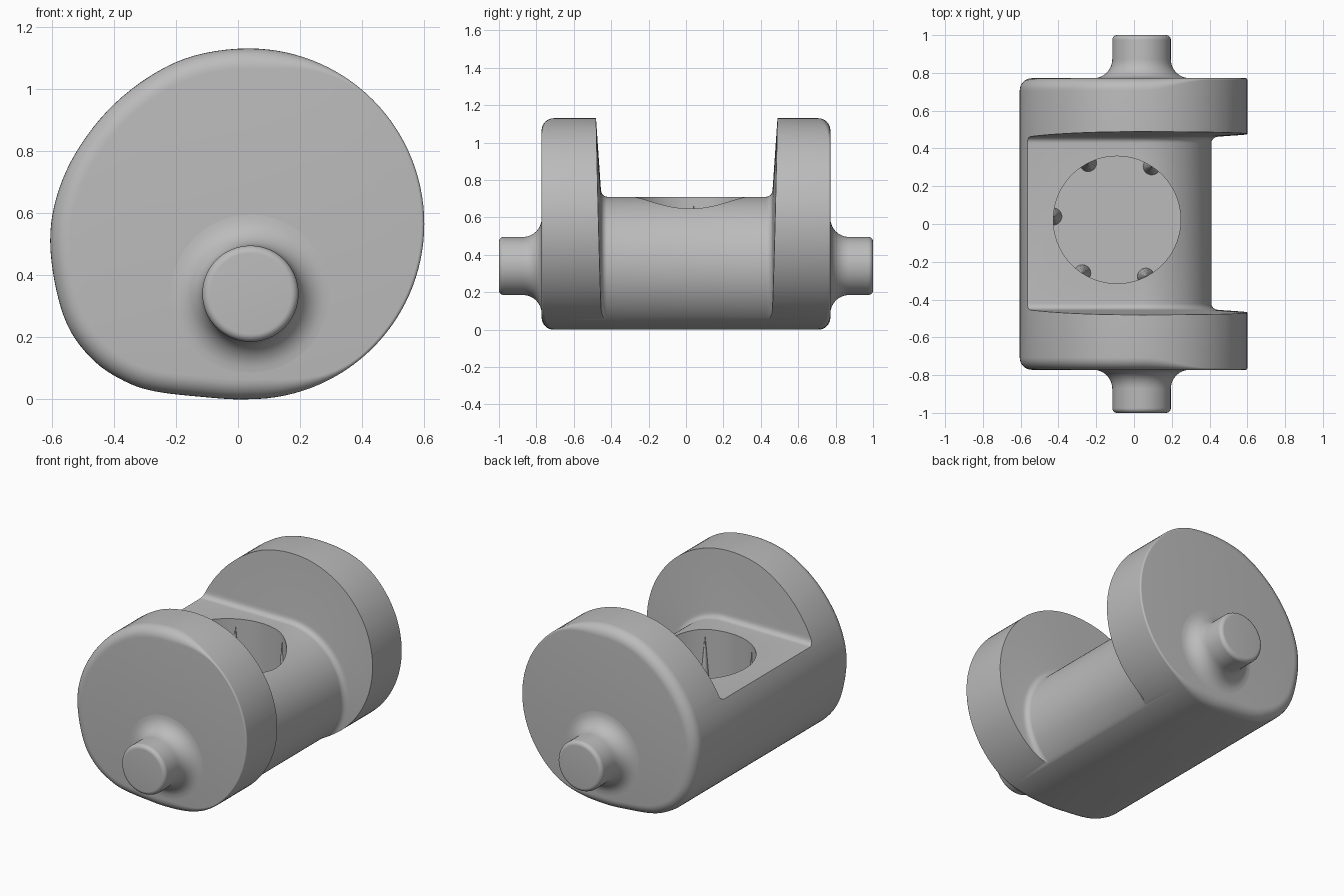
import bpy, bmesh, math
from mathutils import Vector

cube = bpy.data.objects.get("Cube")
if cube:
    bpy.data.objects.remove(cube, do_unlink=True)

grey = bpy.data.materials.new("plain grey")
grey.use_nodes = True
grey.diffuse_color = (0.5, 0.5, 0.5, 1)
grey.node_tree.nodes["Principled BSDF"].inputs["Base Color"].default_value = (0.5, 0.5, 0.5, 1)

PIN_X, PIN_Z = 0.04, 0.34     # axis shared by the pins and the groove
FACE_Y = 0.772                # outer face of the end plates


def loft(name, rings, wrap=False):
    """Skin closed rings of points; cap the ends unless wrapped."""
    bm = bmesh.new()
    loops = [[bm.verts.new(p) for p in ring] for ring in rings]
    n = len(loops[0])
    for a, b in zip(loops, loops[1:]):
        for i in range(n):
            j = (i + 1) % n
            bm.faces.new((a[i], a[j], b[j], b[i]))
    bm.faces.new(loops[0])
    bm.faces.new(loops[-1])
    bmesh.ops.recalc_face_normals(bm, faces=bm.faces)
    mesh = bpy.data.meshes.new(name)
    bm.to_mesh(mesh)
    bm.free()
    mesh.materials.append(grey)
    obj = bpy.data.objects.new(name, mesh)
    bpy.context.collection.objects.link(obj)
    return obj


def smooth(obj, angle=30):
    bpy.ops.object.select_all(action="DESELECT")
    obj.select_set(True)
    bpy.context.view_layer.objects.active = obj
    bpy.ops.object.shade_smooth_by_angle(angle=math.radians(angle))


def cut(obj, cutter):
    mod = obj.modifiers.new("cut", "BOOLEAN")
    mod.operation, mod.solver, mod.object = "DIFFERENCE", "EXACT", cutter
    bpy.context.view_layer.objects.active = obj
    bpy.ops.object.select_all(action="DESELECT")
    obj.select_set(True)
    bpy.ops.object.modifier_apply(modifier=mod.name)
    bpy.data.objects.remove(cutter, do_unlink=True)


def spline(pts, steps):
    """Catmull-Rom curve through the inner points."""
    out = []
    for p0, p1, p2, p3 in zip(pts, pts[1:], pts[2:], pts[3:]):
        for k in range(steps):
            t = k / steps
            out.append(0.5 * (2 * p1 + (p2 - p0) * t + (2 * p0 - 5 * p1 + 4 * p2 - p3) * t * t
                              + (3 * p1 - p0 - 3 * p2 + p3) * t ** 3))
    return out


# Body outline in x, z: round right half, fuller left half
R = 0.565
arc = [Vector((0.035 + R * math.cos(a), R + R * math.sin(a)))
       for a in (math.radians(-90 + 3 * i) for i in range(60))]
left = [Vector(p) for p in ((0.2, 1.105), (0.035, 1.13), (-0.14, 1.107), (-0.285, 1.04),
                            (-0.42, 0.93), (-0.525, 0.79), (-0.585, 0.65), (-0.605, 0.51),
                            (-0.585, 0.35), (-0.54, 0.22), (-0.46, 0.12), (-0.365, 0.058),
                            (-0.27, 0.026), (-0.12, 0.008), (0.035, 0), (0.2, 0.025))]
outline = arc + spline(left, 5)
count = len(outline)
inward = []
for i in range(count):
    t = (outline[(i + 1) % count] - outline[i - 1]).normalized()
    inward.append(Vector((-t.y, t.x)))


def edge_radius(x):
    """Edge rounding fades out towards the right side."""
    f = min(1, max(0, (0.4 - x) / 0.35))
    return 0.01 + 0.055 * f * f * (3 - 2 * f)


def body_ring(side, angle):
    ring = []
    for p, n in zip(outline, inward):
        r = edge_radius(p.x)
        q = p + n * r * (1 - math.cos(angle))
        ring.append((q.x, side * (FACE_Y - r * (1 - math.sin(angle))), q.y))
    return ring


steps = [math.pi / 2 * k / 8 for k in range(9)]
body = loft("body", [body_ring(-1, a) for a in reversed(steps)] + [body_ring(1, a) for a in steps])

# Groove cutter: drafted, filleted section swept over a flat and around the pin axis
fillet = [(0.425 + 0.033 * math.sin(a), 0.035 * (1 - math.cos(a))) for a in steps[:-1]]
half = fillet + [(0.459, 0.04), (0.485, 0.42), (0.502, 0.7)]
section = half + [(-y, d) for y, d in reversed(half)]
GROOVE_R = 0.37
path = [(Vector((-1, PIN_Z + GROOVE_R)), Vector((0, 1)))]
for i in range(63):
    a = math.radians(90 - 3 * i)
    n = Vector((math.cos(a), math.sin(a)))
    path.append((Vector((PIN_X, PIN_Z)) + n * GROOVE_R, n))
rings = []
for p, n in path:
    rings.append([(p.x + n.x * d, y + 0.004, p.y + n.y * d) for y, d in section])
cut(body, loft("groove_cutter", rings))

# Round socket in the flat
HOLE_X, HOLE_Y, HOLE_R, FLOOR = -0.09, 0.022, 0.337, 0.15


def disc(x, y, z, r, n):
    return [(x + r * math.cos(math.tau * i / n), y + r * math.sin(math.tau * i / n), z)
            for i in range(n)]


cut(body, loft("socket_cutter", [disc(HOLE_X, HOLE_Y, z, HOLE_R, 72) for z in (FLOOR, 1.5)]))
smooth(body)

# Tapered ribs on the socket wall
for k in range(5):
    a = math.radians(57 + 60 * k)
    x, y = HOLE_X + HOLE_R * math.cos(a), HOLE_Y + HOLE_R * math.sin(a)
    rib = loft(f"socket_rib_{k + 1}", [disc(x, y, FLOOR - 0.01, 0.046, 20),
                                       disc(x, y, 0.66, 0.002, 20)])
    smooth(rib)

# Pins with a flared root and rounded rim
PIN_R, FLARE, RIM = 0.155, 0.1, 0.025
profile = [(PIN_R + FLARE, FACE_Y - 0.03)]
profile += [(PIN_R + FLARE * (1 - math.sin(a)), FACE_Y + FLARE * (1 - math.cos(a))) for a in steps]
profile += [(PIN_R - RIM * (1 - math.cos(a)), 1 - RIM * (1 - math.sin(a))) for a in steps]
for side, name in ((-1, "front_pin"), (1, "back_pin")):
    pin = loft(name, [[(PIN_X + x, side * y, PIN_Z + z) for x, z, _ in disc(0, 0, 0, r, 64)]
                      for r, y in profile])
    smooth(pin)
